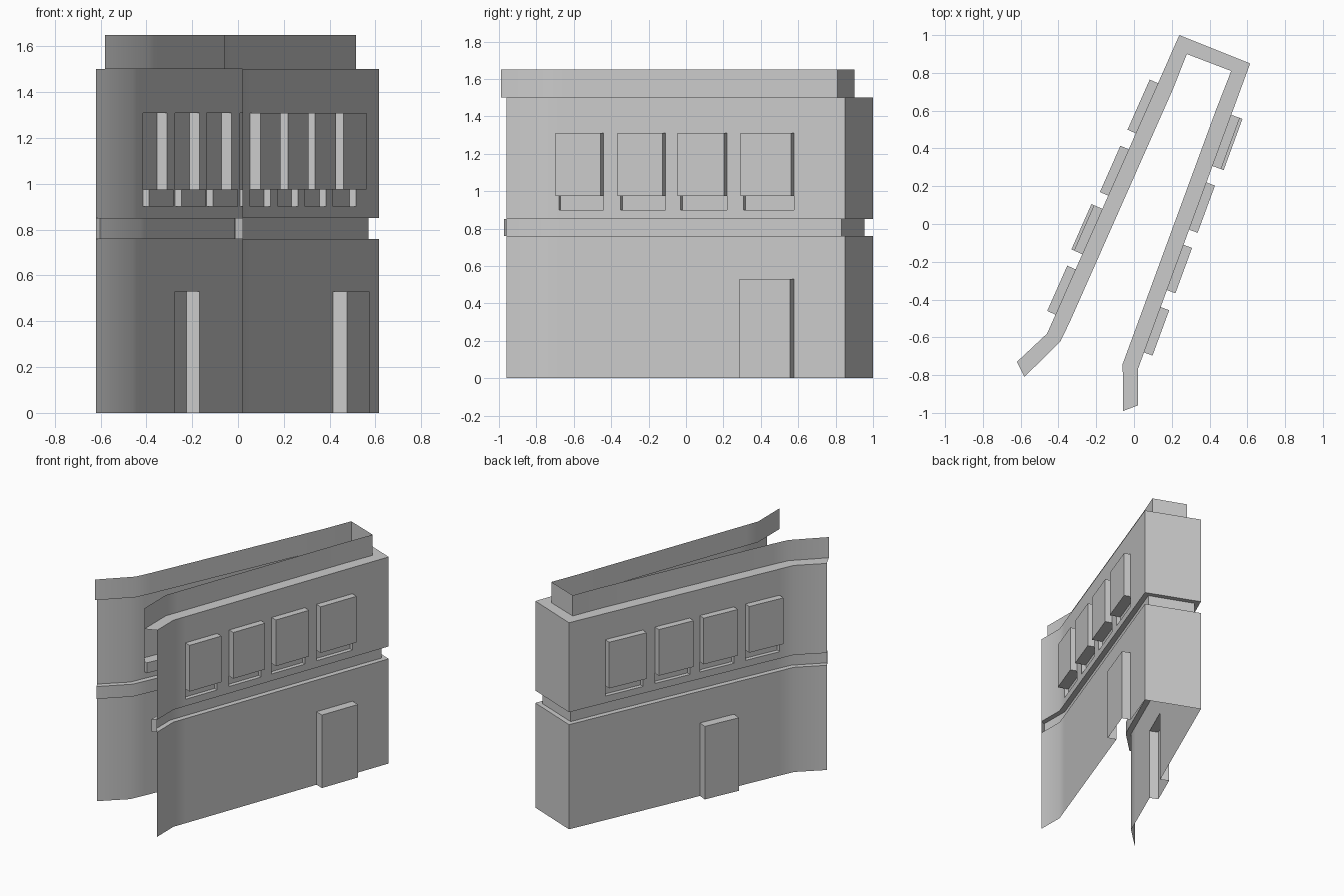
import bpy, bmesh, math
from mathutils import Vector

if "Cube" in bpy.data.objects:
    bpy.data.objects.remove(bpy.data.objects["Cube"])

# Footprint corners (open U) with the outward step at each corner for 1 unit of depth
CORNERS = [((-0.62, -0.73), (-0.47, 0.94)), ((-0.46, -0.58), (-0.84, 0.47)),
           ((0.24, 1.0), (-0.47, 1.18)), ((0.615, 0.85), (1.18, 0.47)),
           ((0.02, -0.77), (0.94, -0.35)), ((0.022, -0.96), (0.94, 0.35))]
# Window spans along each long wall, given by y, and which one has a door below
LEFT = [(-0.48, -0.24), (-0.16, 0.08), (0.15, 0.395), (0.48, 0.745)]
RIGHT = [(0.578, 0.307), (0.22, -0.03), (-0.11, -0.35), (-0.44, -0.68)]
LEVELS = [0, 0.53, 0.76, 0.85, 0.9, 0.975, 1.31, 1.5, 1.65]
DOOR, BAND, SILL, WINDOW, PARAPET = 0, 2, 4, 5, 7      # row numbers


def corner(i):
    return Vector(CORNERS[i][0]), Vector(CORNERS[i][1])


def wall_stations(i, spans):
    """Points on the wall from corner i to i+1 at every window edge."""
    a, b = corner(i)[0], corner(i + 1)[0]
    d = b - a
    out = Vector((-d.y, d.x)).normalized()
    return [(a + d * ((y - a.y) / d.y), out) for s in spans for y in s]


stations = ([corner(0), corner(1)] + wall_stations(1, LEFT) + [corner(2), corner(3)]
            + wall_stations(3, RIGHT) + [corner(4), corner(5)])
N = len(stations) - 1
window_cols = {2 + 2 * k for k in range(4)} | {12 + 2 * k for k in range(4)}
door_cols = {4, 12}


def cell(c, r):
    """Part name and depth of a facade cell."""
    if r == BAND:
        return "wall_shell", -0.037 * 1.03
    if r == PARAPET:
        return "parapet", -0.085
    if c in window_cols and r == WINDOW:
        return "windows", 0.048
    if c in window_cols and r == SILL:
        return "sill_recesses", -0.03
    if c in door_cols and r == DOOR:
        return "doors", 0.063
    return "wall_shell", 0.0


parts = {}


def point(c, depth, z):
    p, out = stations[c]
    return (*(p + out * depth), z)


def quad(name, *pts):
    bm = parts.setdefault(name, bmesh.new())
    bm.faces.new([bm.verts.new(p) for p in reversed(pts)])


def owner(a, b):
    return a[0] if a[0] != "wall_shell" else b[0]


FLAT = ("wall_shell", 0.0)
for r, (z0, z1) in enumerate(zip(LEVELS, LEVELS[1:])):
    for c in range(N):
        this = cell(c, r)
        d = this[1]
        # front of the cell
        quad(this[0], point(c, d, z0), point(c + 1, d, z0),
             point(c + 1, d, z1), point(c, d, z1))
        # ledge to the cell below
        if r:
            low = cell(c, r - 1)
            if low[1] != d:
                quad(owner(low, this), point(c, low[1], z0), point(c + 1, low[1], z0),
                     point(c + 1, d, z0), point(c, d, z0))
    # side reveals between neighbours, and the end caps of the band
    for c in range(N + 1):
        if r == PARAPET:
            break
        a = cell(c - 1, r) if c else FLAT
        b = cell(c, r) if c < N else FLAT
        if a[1] != b[1]:
            quad(owner(a, b), point(c, a[1], z0), point(c, b[1], z0),
                 point(c, b[1], z1), point(c, a[1], z1))

# One object per part, smooth only over the gentle bends
for name, bm in parts.items():
    bmesh.ops.remove_doubles(bm, verts=bm.verts, dist=1e-4)
    mesh = bpy.data.meshes.new(name)
    bm.to_mesh(mesh)
    bm.free()
    obj = bpy.data.objects.new(name, mesh)
    bpy.context.collection.objects.link(obj)
    bpy.ops.object.select_all(action='DESELECT')
    obj.select_set(True)
    bpy.context.view_layer.objects.active = obj
    bpy.ops.object.shade_smooth_by_angle(angle=math.radians(30))
